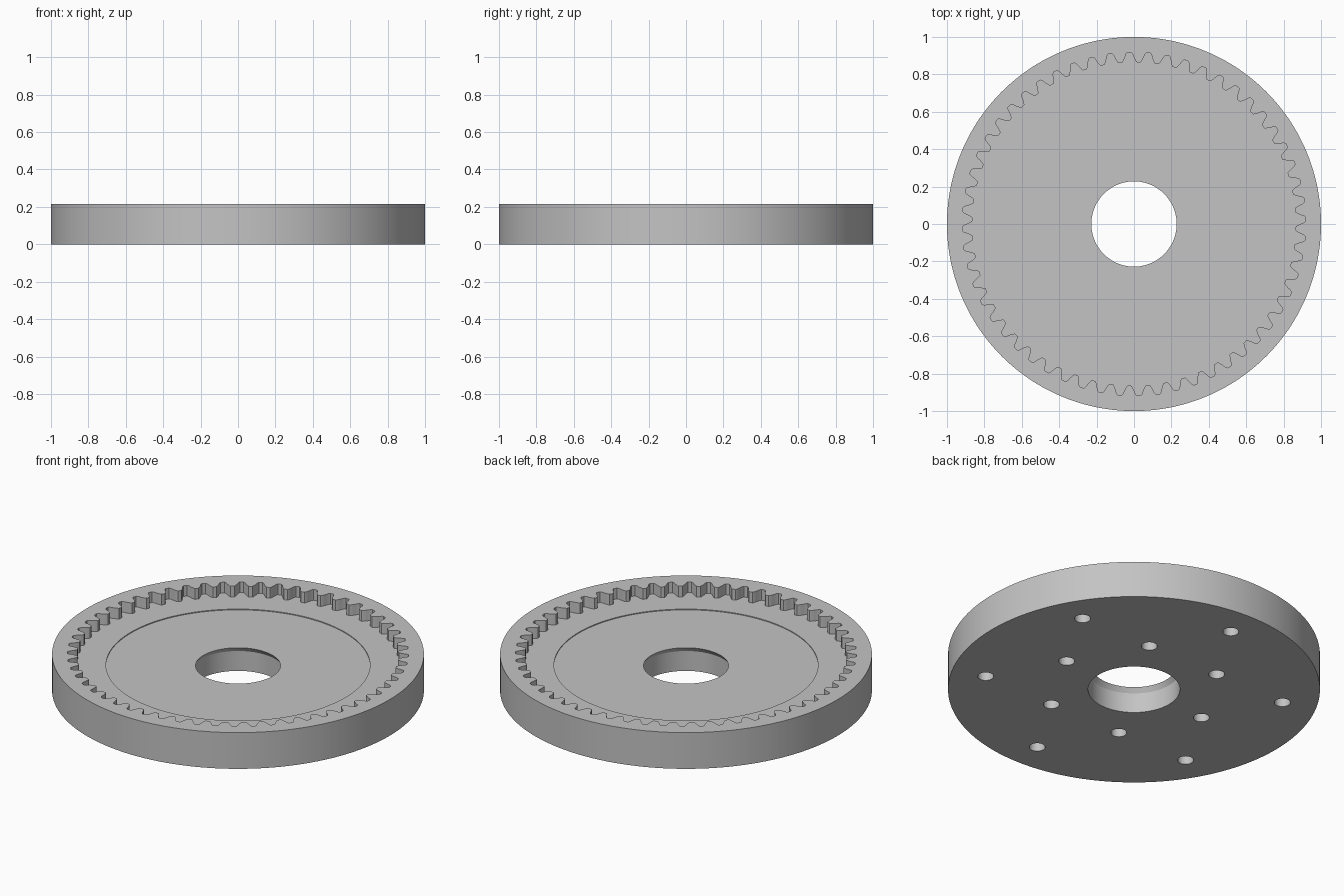
import bpy, bmesh
from math import cos, sin, pi, radians
from mathutils import Matrix, Vector

cube = bpy.data.objects.get("Cube")
if cube:
    bpy.data.objects.remove(cube, do_unlink=True)

# Main sizes
TEETH = 56
HEIGHT, FLOOR, DISC_FLOOR = 0.215, 0.151, 0.146
TIP_R, ROOT_R = 0.865, 0.918
PHASE = radians(91.6)

# Single colour
grey = bpy.data.materials.new("grey metal")
grey.use_nodes = True
colour = (0.55, 0.55, 0.55, 1)
grey.diffuse_color = colour
grey.node_tree.nodes["Principled BSDF"].inputs["Base Color"].default_value = colour


def add_object(name, bm):
    bmesh.ops.recalc_face_normals(bm, faces=bm.faces)
    mesh = bpy.data.meshes.new(name)
    bm.to_mesh(mesh)
    bm.free()
    mesh.materials.append(grey)
    obj = bpy.data.objects.new(name, mesh)
    bpy.context.collection.objects.link(obj)
    return obj


# One tooth space, as (fraction of pitch, fraction of depth from tip to root)
half = [(0.10, 1.0), (0.17, 0.85), (0.25, 0.45), (0.36, 0.06), (0.40, 0.0)]
space = [(-f, d) for f, d in reversed(half)] + half
pitch = 2 * pi / TEETH
angles, tooth_radii = [], []
for t in range(TEETH):
    for f, d in space:
        angles.append(PHASE + (t + f) * pitch)
        tooth_radii.append(TIP_R + d * (ROOT_R - TIP_R))
count = len(angles)


def round_loop(r):
    return [r] * count


# Closed cross-section, swept around the axis: radii and height of each loop
sections = [
    (round_loop(0.247), 0),
    (round_loop(1.0), 0),
    (round_loop(1.0), HEIGHT),
    (tooth_radii, HEIGHT),
    (tooth_radii, FLOOR),
    (round_loop(0.71), FLOOR),
    (round_loop(0.71), DISC_FLOOR),
    (round_loop(0.228), DISC_FLOOR),
    (round_loop(0.247), 0.118),
]
bm = bmesh.new()
loops = [[bm.verts.new((r * cos(a), r * sin(a), z)) for r, a in zip(radii, angles)]
         for radii, z in sections]
for lower, upper in zip(loops, loops[1:] + loops[:1]):
    for i in range(count):
        j = (i + 1) % count
        bm.faces.new((lower[i], lower[j], upper[j], upper[i]))
gear = add_object("internal_ring_gear", bm)

# Blind screw holes in the underside, two staggered rings of six
bm = bmesh.new()
for radius, start in ((0.473, 0), (0.81, 30)):
    for k in range(6):
        a = radians(start + 60 * k)
        place = Matrix.Translation(Vector((radius * cos(a), radius * sin(a), 0)))
        bmesh.ops.create_cone(bm, cap_ends=True, segments=32, radius1=0.043,
                              radius2=0.043, depth=0.2, matrix=place)
cutter = add_object("screw_hole_cutter", bm)
cutter.hide_render = True

bpy.ops.object.select_all(action="DESELECT")
bpy.context.view_layer.objects.active = gear
gear.select_set(True)
drill = gear.modifiers.new("screw holes", "BOOLEAN")
drill.operation = "DIFFERENCE"
drill.solver = "EXACT"
drill.object = cutter
bpy.ops.object.modifier_apply(modifier=drill.name)
bpy.data.objects.remove(cutter, do_unlink=True)

bpy.ops.object.shade_smooth_by_angle(angle=radians(25))
